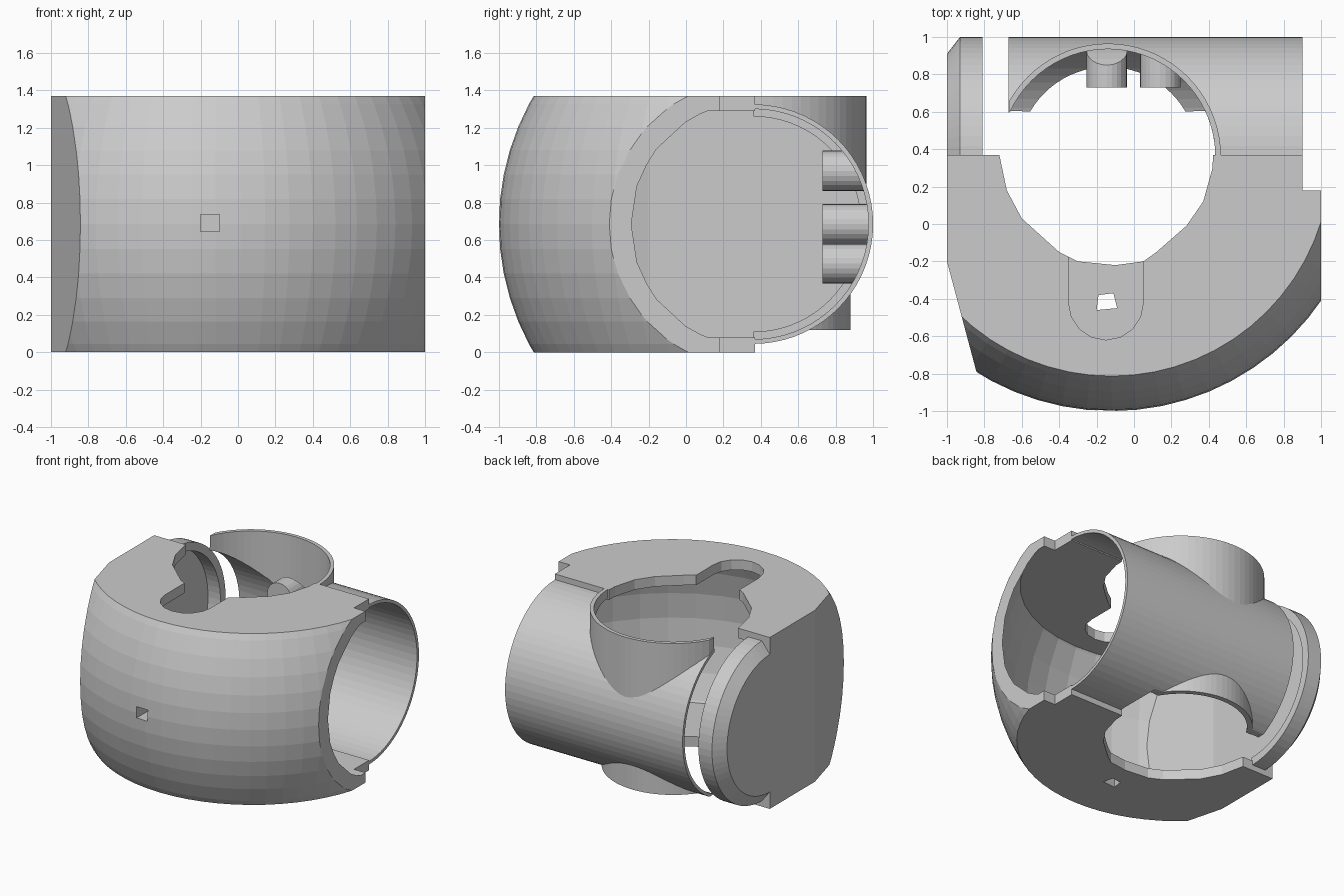
import bpy, bmesh, math
from mathutils import Vector, Matrix

if "Cube" in bpy.data.objects:
    bpy.data.objects.remove(bpy.data.objects["Cube"])

CX, CY, CZ = -0.14, 0.36, 0.685      # shared centre of sphere, tube and rings
H = 1.37


def finish(name, bm):
    bmesh.ops.recalc_face_normals(bm, faces=bm.faces)
    me = bpy.data.meshes.new(name)
    bm.to_mesh(me)
    bm.free()
    ob = bpy.data.objects.new(name, me)
    bpy.context.collection.objects.link(ob)
    return ob


def box(name, x, y, z):
    bm = bmesh.new()
    bmesh.ops.create_cube(bm, size=1)
    for v in bm.verts:
        v.co = Vector(((x[0] + x[1]) / 2 + v.co.x * (x[1] - x[0]),
                       (y[0] + y[1]) / 2 + v.co.y * (y[1] - y[0]),
                       (z[0] + z[1]) / 2 + v.co.z * (z[1] - z[0])))
    return finish(name, bm)


def sphere(name, r, u, v):
    bm = bmesh.new()
    bmesh.ops.create_uvsphere(bm, u_segments=u, v_segments=v, radius=r,
                              matrix=Matrix.Translation((CX + 0.02, CY, CZ)))
    return finish(name, bm)


def prism(name, pts, z0, z1):
    bm = bmesh.new()
    f = bm.faces.new([bm.verts.new((x, y, z0)) for x, y in pts])
    ext = bmesh.ops.extrude_face_region(bm, geom=[f])['geom']
    bmesh.ops.translate(bm, vec=(0, 0, z1 - z0),
                        verts=[g for g in ext if isinstance(g, bmesh.types.BMVert)])
    return finish(name, bm)


def cyl(name, r, a, b, segs=64):
    a, b = Vector(a), Vector(b)
    bm = bmesh.new()
    rot = (b - a).to_track_quat('Z', 'Y').to_matrix().to_4x4()
    bmesh.ops.create_cone(bm, cap_ends=True, segments=segs, radius1=r, radius2=r,
                          depth=(b - a).length,
                          matrix=Matrix.Translation((a + b) / 2) @ rot)
    return finish(name, bm)


def half_sweep(name, prof, axis, segs=36):
    """Sweep a closed (along, radius) profile through the rear half turn."""
    bm = bmesh.new()
    rings = []
    for i in range(segs + 1):
        t = math.pi * i / segs
        s, c = math.sin(t), math.cos(t)
        rings.append([bm.verts.new((h, CY + r * s, CZ + r * c) if axis == 'x'
                                   else (CX + r * c, CY + r * s, h)) for h, r in prof])
    n = len(prof)
    for p, q in zip(rings, rings[1:]):
        for k in range(n):
            bm.faces.new((p[k], p[(k + 1) % n], q[(k + 1) % n], q[k]))
    bm.faces.new(rings[0])
    bm.faces.new(rings[-1])
    return finish(name, bm)


def combine(ob, op, *others):
    for o in others:
        o.hide_render = True
        m = ob.modifiers.new('bool', 'BOOLEAN')
        m.operation, m.solver, m.object = op, 'EXACT', o
        bpy.context.view_layer.objects.active = ob
        bpy.ops.object.modifier_apply(modifier=m.name)
        bpy.data.objects.remove(o, do_unlink=True)
    return ob


def tube_bore():
    return cyl('bore', 0.615, (-1.5, CY, CZ), (1.5, CY, CZ), 72)


# Front body: sphere trimmed flat on top, bottom, back and sides
body = sphere('front_body', 1.36, 64, 32)
outline = [(-1, 0.37), (-1, -0.2), (-0.80, -0.95), (-0.80, -1.3), (1, -1.3), (1, 0.37)]
combine(body, 'INTERSECT', prism('trim', outline, 0, H))

# Hollow interior, open at the rear and the right
cavity = sphere('cavity', 1.30, 40, 20)
inner = [(-0.92, 0.6), (-0.92, -0.2), (-0.74, -0.85), (-0.74, -1.3), (1.3, -1.3), (1.3, 0.6)]
combine(cavity, 'INTERSECT', prism('inner_trim', inner, 0.08, 1.29))
combine(body, 'DIFFERENCE', cavity)

# Round openings in both plates, slot in the upper plate, peg holes, side notch
opening = [(-0.72, 0.6), (-0.72, 0.37), (-0.68, 0.18), (-0.6, 0.03), (-0.4, -0.15),
           (-0.3, -0.2), (-0.1, -0.22), (0.05, -0.2), (0.12, -0.15), (0.28, -0.01),
           (0.37, 0.12), (0.42, 0.3), (0.43, 0.6)]
slot = [(-0.15 + 0.2 * math.cos(t), -0.42 + 0.2 * math.sin(t))
        for t in [math.pi + math.pi * i / 8 for i in range(9)]] + [(0.05, -0.1), (-0.35, -0.1)]
combine(body, 'DIFFERENCE',
        prism('opening', opening, -0.2, 1.6),
        prism('slot', slot, 1.1, 1.6),
        prism('floor_hole', [(-0.2, -0.46), (-0.09, -0.45), (-0.11, -0.37), (-0.19, -0.38)], -0.2, 0.2),
        box('side_notch', (0.9, 1.2), (0.18, 0.6), (-0.2, 1.6)))

# Cross-shaped socket inside the front wall, with its hole
socket = box('front_socket', (-0.27, -0.03), (-0.97, -0.78), (0.63, 0.75))
combine(socket, 'UNION', box('socket_upright', (-0.21, -0.09), (-0.97, -0.72), (0.57, 0.81)))
for ob in (body, socket):
    combine(ob, 'DIFFERENCE', box('front_hole', (-0.2, -0.1), (-1.2, -0.85), (0.645, 0.735)))

# Rear half tube, opened above and below for the vertical passage
tube = half_sweep('rear_tube', [(-0.67, 0.615), (0.9, 0.615), (0.9, 0.64), (-0.67, 0.64)], 'x')
combine(tube, 'DIFFERENCE',
        cyl('upper_cut', 0.58, (CX, CY, CZ), (CX, CY, 2)),
        cyl('lower_cut', 0.49, (CX, CY, -1), (CX, CY, CZ)),
        cyl('floor_cut', 0.575, (CX, CY, -1), (CX, CY, 0.121)),
        box('floor_side_cut', (-1, CX), (0.2, 0.9), (-0.5, 0.12)))

# Upper and lower vertical half rings
upper = half_sweep('upper_ring', [(CZ, 0.575), (H, 0.575), (H, 0.605), (CZ, 0.605)], 'z')
lower = half_sweep('lower_ring', [(0.12, 0.48), (CZ, 0.48), (CZ, 0.52), (0.12, 0.52)], 'z')
for ring in (upper, lower):
    combine(ring, 'DIFFERENCE', tube_bore(),
            box('left_cut', (-1.5, -0.665), (0, 1.5), (-1, 2)))

# Left end cap: dished half disc with a chamfered edge
half_sweep('end_cap', [(-1, 0.001), (-1, 0.55), (-0.93, 0.64), (-0.81, 0.64),
                       (-0.81, 0.575), (-0.92, 0.575), (-0.92, 0.001)], 'x')

# Mounting pegs on the rear inner wall
for i, (x, z) in enumerate([(-0.145, 0.97), (0.14, 0.685), (-0.145, 0.475)]):
    peg = cyl('peg_%d' % (i + 1), 0.108, (x, 0.73, z), (x, 1.1, z), 24)
    combine(peg, 'INTERSECT', cyl('peg_trim', 0.628, (-1, CY, CZ), (1, CY, CZ)))
